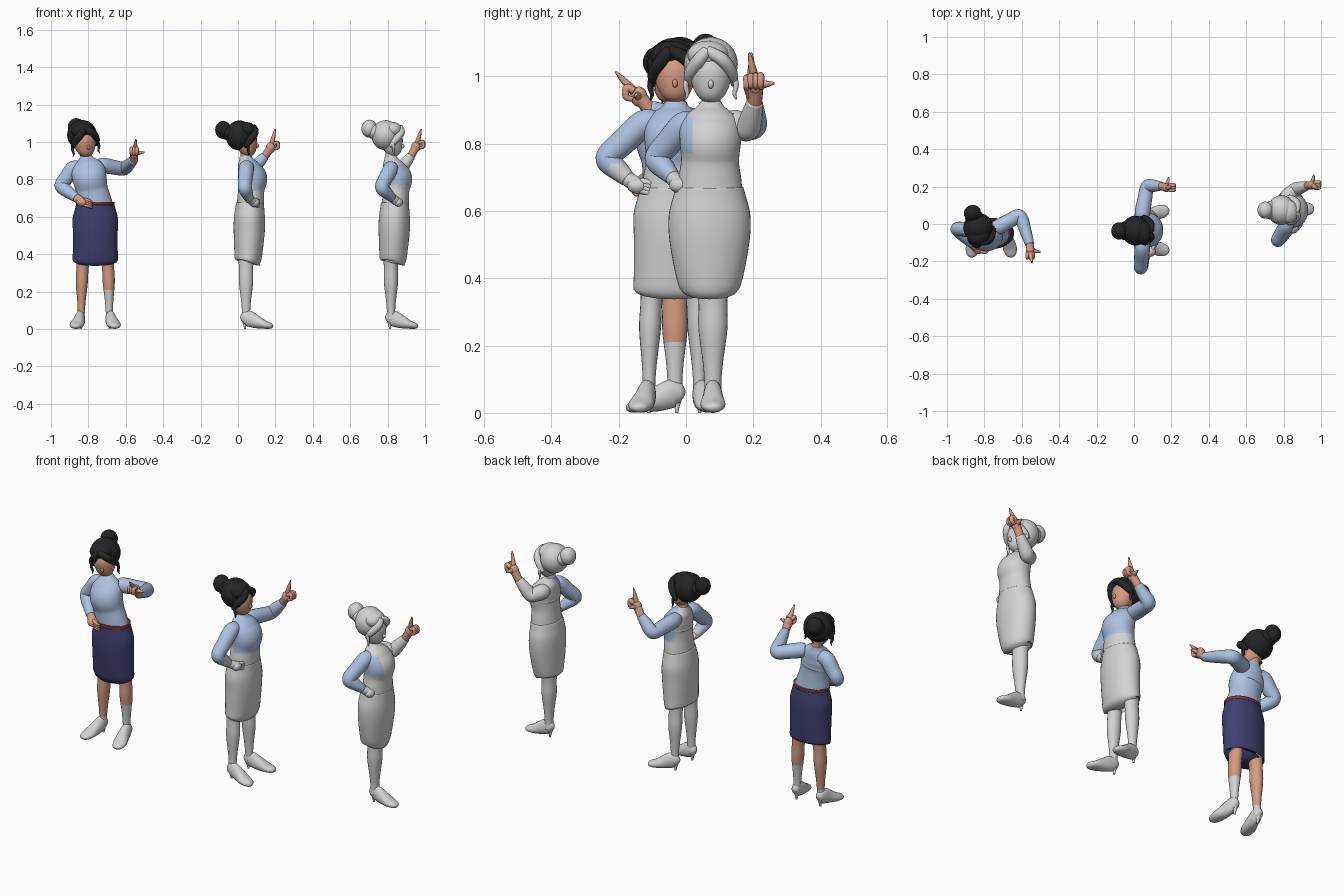
import bpy
import bmesh
from math import cos, sin, pi, radians
from mathutils import Matrix, Vector, Euler

cube = bpy.data.objects.get("Cube")
if cube:
    bpy.data.objects.remove(cube)


def material(name, r, g, b):
    m = bpy.data.materials.new(name)
    m.use_nodes = True
    m.diffuse_color = (r, g, b, 1)
    shader = m.node_tree.nodes["Principled BSDF"]
    shader.inputs["Base Color"].default_value = (r, g, b, 1)
    shader.inputs["Roughness"].default_value = .8
    return m


GREY = material("plain grey", .65, .65, .65)
BLUE = material("blouse blue", .42, .54, .76)
NAVY = material("skirt navy", .05, .05, .16)
SKIN = material("warm skin", .66, .33, .22)
HAIR = material("black hair", .018, .018, .02)
BELT = material("belt red", .22, .035, .035)


def finish(name, bm, mats, matrix, rule=None):
    """Turn a bmesh into a smooth object; rule(centre) picks the second material."""
    bmesh.ops.recalc_face_normals(bm, faces=bm.faces)
    for f in bm.faces:
        f.smooth = True
        if rule and rule(f.calc_center_median()):
            f.material_index = 1
    mesh = bpy.data.meshes.new(name)
    bm.to_mesh(mesh)
    bm.free()
    for m in mats:
        mesh.materials.append(m)
    ob = bpy.data.objects.new(name, mesh)
    bpy.context.collection.objects.link(ob)
    ob.matrix_world = matrix
    return ob


def spline(points, steps):
    """Catmull-Rom interpolation of stations (x, y, z, width, depth)."""
    p = [Vector(q) for q in points]
    p = [p[0]] + p + [p[-1]]
    out = []
    for a, b, c, d in zip(p, p[1:], p[2:], p[3:]):
        for i in range(steps):
            t = i / steps
            out.append(b + (c - a) * (t / 2) + (a * 2 - b * 5 + c * 4 - d) * (t * t / 2)
                       + (b * 3 - a - c * 3 + d) * (t ** 3 / 2))
    return out + [p[-1]]


def sweep(name, points, mats, matrix, rule=None, sides=20, steps=5):
    """Skin elliptical rings along a smooth path."""
    st = spline(points, steps)
    pos = [Vector(s[:3]) for s in st]
    bm = bmesh.new()
    rings, u = [], None
    for i, s in enumerate(st):
        t = (pos[min(i + 1, len(st) - 1)] - pos[max(i - 1, 0)]).normalized()
        if u is None:
            u = t.cross(Vector((0, 0, 1)))
            if u.length < .5:
                u = Vector((1, 0, 0))
        u = (u - t * u.dot(t)).normalized()
        v = t.cross(u)
        a, b = max(s[3], .001), max(s[4], .001)
        rings.append([bm.verts.new(pos[i] + u * (a * cos(k * 2 * pi / sides))
                                   + v * (b * sin(k * 2 * pi / sides))) for k in range(sides)])
    for lo, hi in zip(rings, rings[1:]):
        for k in range(sides):
            n = (k + 1) % sides
            bm.faces.new((lo[k], lo[n], hi[n], hi[k]))
    bm.faces.new(rings[0])
    bm.faces.new(rings[-1])
    return finish(name, bm, mats, matrix, rule)


def tube(name, points, radii, mats, matrix, rule=None, sides=14):
    return sweep(name, [(*p, r, r) for p, r in zip(points, radii)], mats, matrix, rule, sides)


def ball(name, centre, size, mat, matrix):
    bm = bmesh.new()
    bmesh.ops.create_uvsphere(bm, u_segments=24, v_segments=16, radius=1,
                              matrix=Matrix.Translation(centre) @ Matrix.Diagonal((*size, 1)))
    return finish(name, bm, [mat], matrix)


def leg(fig, side, spread, thick, mats, limit, root):
    """Leg, heeled shoe and heel pin."""
    x = lambda k: side * k * spread + (.01 if spread == 0 else 0)
    name = fig + ("_left" if side > 0 else "_right")
    shape = [(.42, .06, .044), (.33, .068, .036), (.25, .072, .036), (.15, .074, .025),
             (.09, .075, .021), (.05, .077, .023)]
    sweep(name + "_leg", [(x(k), .017, z, r * thick, r * 1.05) for z, k, r in shape],
          mats, root, lambda c: c.z < limit)
    foot = [(.045, .075, .052, .006, .008), (.036, .076, .055, .02, .026), (.01, .08, .058, .026, .042),
            (-.035, .088, .04, .032, .036), (-.08, .1, .024, .037, .023),
            (-.115, .107, .016, .026, .015), (-.127, .109, .013, .008, .006)]
    sweep(name + "_shoe", [(x(k), y, z, a, b) for y, k, z, a, b in foot], [GREY], root)
    tube(name + "_heel", [(x(.076), .026, .05), (x(.076), .024, .025), (x(.076), .022, 0)],
         (.016, .009, .005), [GREY], root, sides=10)


def arm(name, shoulder, elbow, wrist, mats, root, rule=None):
    s, e, w = Vector(shoulder), Vector(elbow), Vector(wrist)
    inner = s + (Vector((0, .01, s.z)) - s) * .45
    pts = [inner, s, s.lerp(e, .55), s.lerp(e, .88), e.lerp(w, .14), e.lerp(w, .55), w]
    tube(name, pts, (.034, .041, .039, .037, .036, .032, .024), mats, root, rule, sides=18)


def pointing_hand(name, wrist, palm, tip, mat, root):
    """Loose fist with raised index finger, half raised middle finger and open thumb."""
    w, p, t = Vector(wrist), Vector(palm), Vector(tip)
    tube(name + "_wrist", [w - (p - w) * .3, w, p], (.02, .021, .023), [mat], root)
    ball(name + "_palm", p, (.024, .025, .03), mat, root)
    d = t - p
    tube(name + "_index", [p, p + d * .35, p + d * .7, t], (.014, .013, .009, .003), [mat], root, sides=10)
    for i, size in enumerate((.012, .011, .01)):
        base = p + Vector((.013 - .014 * i, -.014, .018))
        curl = [base, base + Vector((0, -.022, .008)), base + Vector((0, -.024, -.018)), base + Vector((0, -.004, -.026))]
        tube(name + "_folded_finger", curl, (size, size, size * .9, size * .6), [mat], root, sides=10)
    side = Vector((.055, -.01, .005))
    tube(name + "_thumb", [p, p + side * .5, p + side], (.015, .011, .004), [mat], root, sides=10)


def hip_hand(name, wrist, palm, mat, root):
    w, p = Vector(wrist), Vector(palm)
    tube(name + "_wrist", [w - (p - w) * .4, w, p], (.021, .023, .024), [mat], root)
    ball(name + "_palm", p, (.032, .026, .024), mat, root)
    for i in range(4):
        a = p + Vector((.008, -.008, .015 - .01 * i))
        tube(name + "_finger", [a, a + Vector((.025, -.01, -.006)), a + Vector((.042, -.002, -.016))],
             (.009, .009, .005), [mat], root, sides=8)


def head(fig, pivot, turn, skin, hair, root):
    m = root @ Matrix.Translation(pivot) @ Euler([radians(a) for a in turn]).to_matrix().to_4x4()
    # Face: narrow chin widening to the skull
    face = [(0, -.022, -.008, .008, .008), (0, -.02, .0, .026, .026), (0, -.016, .02, .044, .042),
            (0, -.008, .055, .058, .055), (0, -.002, .09, .06, .058), (0, .002, .125, .046, .045),
            (0, .005, .142, .012, .012)]
    sweep(fig + "_face", face, [skin], m)
    ball(fig + "_nose", (0, -.062, .05), (.008, .01, .013), skin, m)
    # Hair: cap, nape, swept fringe, bun and loose locks
    ball(fig + "_hair_cap", (0, .033, .105), (.08, .074, .08), hair, m)
    ball(fig + "_hair_crown", (-.008, -.004, .135), (.062, .052, .042), hair, m)
    ball(fig + "_bun", (0, .12, .135), (.046, .042, .048), hair, m)
    ball(fig + "_bun_twist", (0, .09, .12), (.05, .04, .042), hair, m)
    for s in (-1, 1):
        fringe = [(-.012, -.044, .15), (s * .035, -.05, .122), (s * .062, -.022, .08), (s * .068, .004, .045)]
        tube(fig + "_fringe", fringe, (.016, .02, .018, .008), [hair], m)
        lock = [(s * .068, -.01, .075), (s * .075, -.014, .045), (s * .07, -.016, .02), (s * .076, -.018, .003)]
        tube(fig + "_loose_lock", lock, (.009, .008, .006, .002), [hair], m, sides=8)


def woman(fig, place, angle, lean, hem, c, torso_rule, left, right):
    root = Matrix.Translation((*place, 0)) @ Matrix.Rotation(radians(angle), 4, 'Z')
    shift = lambda z: lean * max(0, z - .64) / .29
    # Torso and neck
    torso = [(.64, -.005, .1, .074), (.7, -.008, .093, .071), (.75, -.011, .086, .071),
             (.805, -.017, .091, .079), (.85, -.002, .09, .066), (.885, .012, .07, .05),
             (.91, .018, .041, .036), (.925, .02, .031, .03)]
    sweep(fig + "_torso", [(shift(z), y, z, a, b) for z, y, a, b in torso],
          c["torso"], root, torso_rule, sides=40, steps=8)
    tube(fig + "_neck", [(shift(z), y, z) for z, y in ((.89, .02), (.93, .019), (.97, .015))],
         (.03, .028, .03), [c["neck"]], root)
    # Skirt, closed just above the hem
    mid = (hem + .12) / 2
    skirt = [(.375, .007, hem - .02, .055), (.366, .007, hem, .069), (.42, .004, mid, .076),
             (.52, 0, .12, .083), (.59, -.001, .121, .083), (.64, -.003, .109, .078), (.672, -.005, .1, .075)]
    sweep(fig + "_skirt", [(0, y, z, a, b) for z, y, a, b in skirt], [c["skirt"]], root, sides=40)
    if c["belt"]:
        sweep(fig + "_belt", [(0, -.006, z, .103, .079) for z in (.664, .68)], [BELT], root, sides=40)
    # Legs
    if hem > .1:
        for s, limit in ((-1, .1), (1, .2)):
            leg(fig, s, 1, .9, [c["leg"], GREY], limit, root)
    else:
        leg(fig, 1, 0, 1.2, [c["leg"], GREY], .1, root)
    # Arms and hands
    arm(fig + "_left_arm", *left[:3], [c["left_sleeve"]], root)
    pointing_hand(fig + "_left_hand", *left[2:], SKIN, root)
    arm(fig + "_right_arm", *right[:3], [BLUE, c["right_cuff"]], root,
        lambda p: p.z < .74 and p.x > right[1][0] + .012)
    hip_hand(fig + "_right_hand", *right[2:], c["right_hand"], root)
    head(fig, (shift(.93), .02, .93), c["turn"], c["face"], c["hair"], root)


# Fully coloured woman, facing the front
woman("first_woman", (-.763, -.05), 0, -.053, .12,
      dict(torso=[BLUE], neck=SKIN, skirt=NAVY, belt=True, leg=SKIN, left_sleeve=BLUE, right_cuff=BLUE,
           right_hand=SKIN, face=SKIN, hair=HAIR, turn=(8, -7, 18)), None,
      [(.04, .035, .875), (.155, .1, .855), (.206, -.06, .905), (.208, -.09, .94), (.218, -.16, 1.015)],
      [(-.115, .02, .86), (-.188, .025, .765), (-.1, -.06, .7), (-.068, -.085, .678)])

# Partly coloured woman, turned sideways
woman("second_woman", (.06, -.035), 90, .005, .12,
      dict(torso=[GREY, BLUE], neck=SKIN, skirt=GREY, belt=False, leg=GREY, left_sleeve=BLUE, right_cuff=GREY,
           right_hand=GREY, face=SKIN, hair=HAIR, turn=(0, -3, 0)),
      lambda p: p.z > .735 and p.y < .015,
      [(.095, .015, .865), (.24, -.01, .845), (.238, -.085, .925), (.23, -.115, .97), (.23, -.14, 1.07)],
      [(-.09, .015, .86), (-.205, .025, .757), (-.138, 0, .695), (-.108, -.03, .675)])

# Mostly plain woman with closed stance, turned sideways
woman("third_woman", (.835, .07), 90, .004, .086,
      dict(torso=[GREY, BLUE], neck=GREY, skirt=GREY, belt=False, leg=GREY, left_sleeve=GREY, right_cuff=BLUE,
           right_hand=GREY, face=GREY, hair=GREY, turn=(3, 0, 0)),
      lambda p: .77 < p.z < .88 and p.x < -.05 and p.y < .02,
      [(.075, .015, .86), (.115, -.025, .842), (.135, -.09, .925), (.138, -.117, .975), (.118, -.145, 1.07)],
      [(-.075, .02, .855), (-.162, .07, .757), (-.11, .01, .7), (-.088, -.02, .677)])
